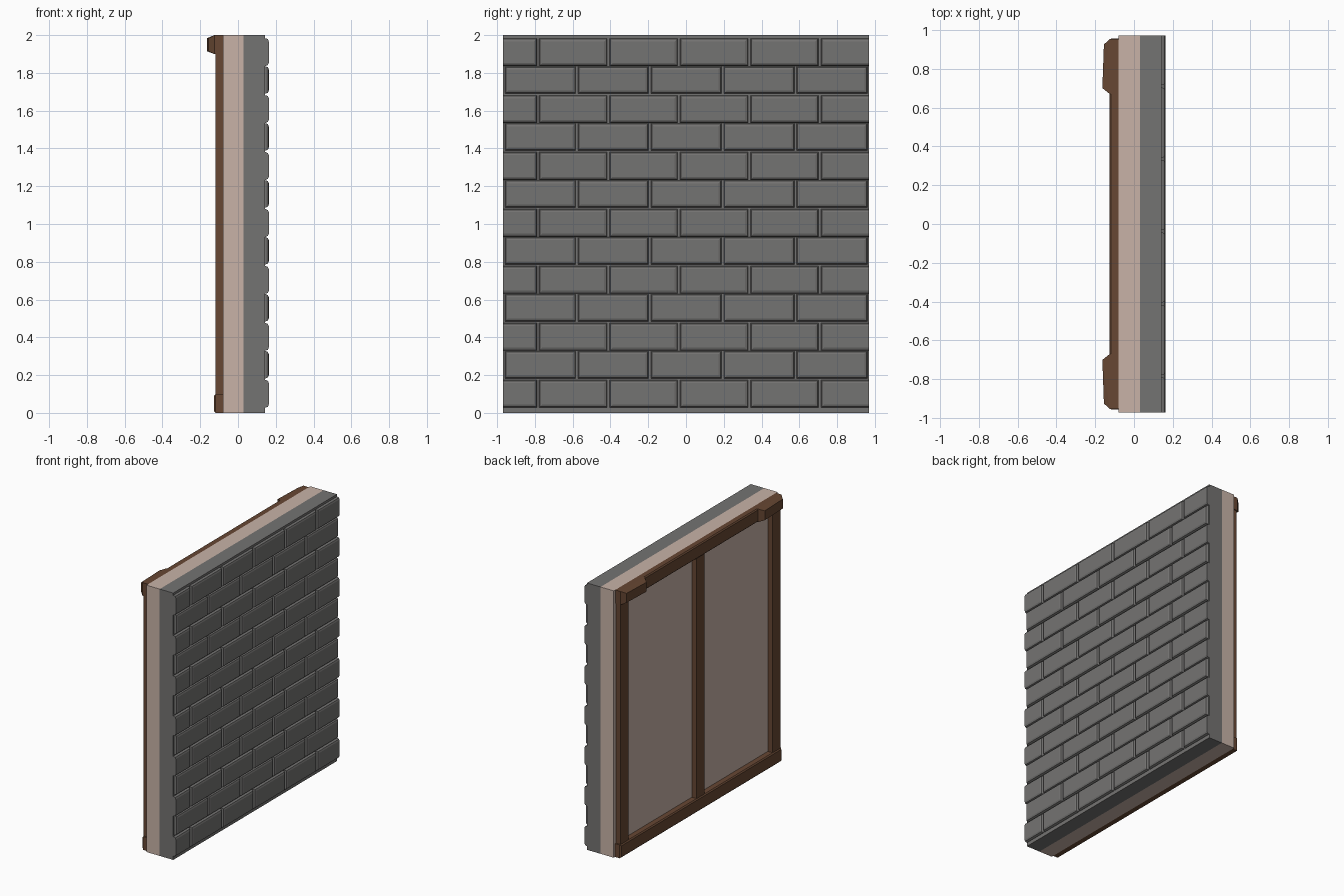
import bpy, bmesh
from mathutils import Vector

if "Cube" in bpy.data.objects:
    bpy.data.objects.remove(bpy.data.objects["Cube"])


def material(name, rgb):
    m = bpy.data.materials.new(name)
    m.diffuse_color = (*rgb, 1)
    m.use_nodes = True
    m.node_tree.nodes["Principled BSDF"].inputs["Base Color"].default_value = m.diffuse_color
    return m


STONE = material("grey stone", (0.175, 0.172, 0.168))
PLASTER = material("pale plaster", (0.58, 0.45, 0.39))
WOOD = material("brown wood", (0.135, 0.063, 0.033))


def finish(name, bm, mat):
    bmesh.ops.recalc_face_normals(bm, faces=bm.faces)
    me = bpy.data.meshes.new(name)
    bm.to_mesh(me)
    bm.free()
    me.materials.append(mat)
    ob = bpy.data.objects.new(name, me)
    bpy.context.collection.objects.link(ob)
    return ob


def add_box(bm, lo, hi):
    """Add a box between two corners and return its vertices."""
    vs = bmesh.ops.create_cube(bm, size=1)["verts"]
    lo, hi = Vector(lo), Vector(hi)
    for v in vs:
        v.co = Vector([(lo[i] + hi[i]) / 2 + v.co[i] * (hi[i] - lo[i]) for i in range(3)])
    return vs


def box(name, lo, hi, mat, bevel=0.0):
    bm = bmesh.new()
    add_box(bm, lo, hi)
    if bevel:  # chamfer only the edges of the outward (-x) face
        es = [e for e in bm.edges if all(v.co.x < lo[0] + 1e-5 for v in e.verts)]
        bmesh.ops.bevel(bm, geom=es, offset=bevel, segments=1, affect='EDGES')
    return finish(name, bm, mat)


W = 0.97

# wall core: outer stone layer, inner plaster layer
box("stone_backing", (0.03, -W, 0), (0.142, W, 2), STONE)
box("plaster_layer", (-0.08, -W, 0), (0.03, W, 2), PLASTER)

# brick courses with rounded front edges
bm = bmesh.new()


def brick(y0, y1, z0, z1):
    vs = add_box(bm, (0.13, y0, z0), (0.163, y1, z1))
    es = {e for v in vs for e in v.link_edges}
    # edges of the front face, except where a brick is cut flush at the wall end
    es = [e for e in es if all(v.co.x > 0.16 for v in e.verts)
          and not all(abs(v.co.y) > W - 1e-4 for v in e.verts)]
    bmesh.ops.bevel(bm, geom=es, offset=0.016, segments=2, profile=0.5, affect='EDGES')


for k in range(7):
    z = 0.028 + 0.3015 * k
    for i in range(6):  # courses with cut end bricks
        y = -1.15 + 0.373 * i
        brick(max(y, -W), min(y + 0.36, W), z, z + 0.146)
    if k < 6:
        for i in range(5):  # courses of whole bricks
            y = -0.958 + 0.386 * i
            brick(y, y + 0.374, z + 0.155, z + 0.299)
finish("bricks", bm, STONE)

# timber frame on the inner side
box("bottom_beam", (-0.127, -0.955, 0), (-0.08, 0.955, 0.1), WOOD, 0.008)
box("top_beam", (-0.127, -0.95, 1.9), (-0.08, 0.95, 2), WOOD, 0.008)
for name, y in (("left_post", 0.9), ("middle_post", 0), ("right_post", -0.9)):
    box(name, (-0.12, y - 0.045, 0.1), (-0.08, y + 0.045, 1.9), WOOD)

# tapered corner brackets
for name, s in (("left_bracket", 1), ("right_bracket", -1)):
    bm = bmesh.new()
    for z0, z1, outline in ((1.9, 2.0, ((-0.085, 0.67), (-0.125, 0.67), (-0.125, 0.952), (-0.085, 0.952))),
                            (1.914, 1.984, ((-0.163, 0.70), (-0.155, 0.925)))):
        for x, y in outline:
            for z in (z0, z1):
                bm.verts.new((x, s * y, z))
    bmesh.ops.convex_hull(bm, input=bm.verts)
    bmesh.ops.dissolve_limit(bm, angle_limit=0.02, verts=bm.verts, edges=bm.edges)
    finish(name, bm, WOOD)
